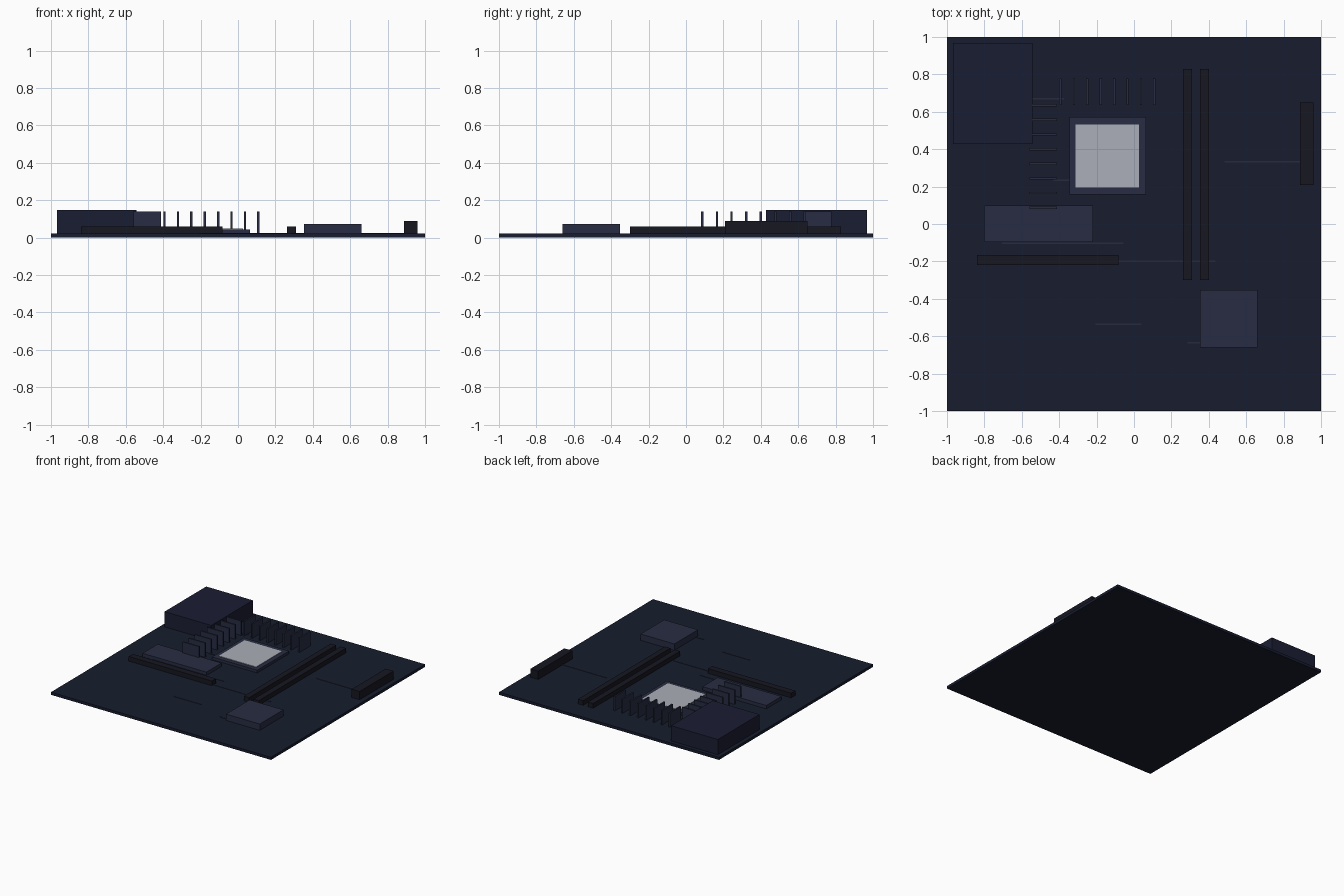
import bpy
import bmesh

if "Cube" in bpy.data.objects:
    bpy.data.objects.remove(bpy.data.objects["Cube"])


def material(name, rgb):
    # 8-bit screen colour to linear
    m = bpy.data.materials.new(name)
    m.diffuse_color = [(c / 255) ** 2.2 for c in rgb] + [1]
    m.use_nodes = True
    m.node_tree.nodes["Principled BSDF"].inputs["Base Color"].default_value = m.diffuse_color
    return m


BOARD = material("board_navy", (29, 34, 50))
SHIELD = material("shield_blue", (32, 35, 54))
SINK = material("heatsink_slate", (44, 48, 68))
BLACK = material("slot_black", (28, 29, 38))
METAL = material("lid_silver", (170, 173, 183))
TRACE = material("trace_grey", (42, 47, 64))
TOP = 0.022


def box(name, x, y, z, mat):
    """Box from (min, max) ranges on each axis."""
    bm = bmesh.new()
    bmesh.ops.create_cube(bm, size=1)
    for v in bm.verts:
        v.co = [r[0] if c < 0 else r[1] for c, r in zip(v.co, (x, y, z))]
    me = bpy.data.meshes.new(name)
    bm.to_mesh(me)
    bm.free()
    me.materials.append(mat)
    ob = bpy.data.objects.new(name, me)
    bpy.context.collection.objects.link(ob)
    return ob


# board
box("circuit_board", (-1, 1), (-1, 1), (0, TOP), BOARD)

# rear port cover
box("port_cover", (-0.967, -0.543), (0.428, 0.968), (TOP, 0.147), SHIELD)

# processor socket and lid
box("processor_socket", (-0.346, 0.064), (0.158, 0.572), (TOP, 0.044), SINK)
box("processor_lid", (-0.312, 0.028), (0.195, 0.532), (0.04, 0.048), METAL)

# power stage cooling fins, beside and behind the socket
for i in range(8):
    y = 0.087 + i * 0.0783
    box(f"side_fin_{i + 1}", (-0.56, -0.412), (y - 0.006, y + 0.006), (TOP, 0.14), SINK)
    x = -0.393 + i * 0.0717
    box(f"rear_fin_{i + 1}", (x - 0.006, x + 0.006), (0.635, 0.778), (TOP, 0.14), SINK)

# memory slots
for i, x in enumerate((0.287, 0.377)):
    box(f"memory_slot_{i + 1}", (x - 0.024, x + 0.024), (-0.3, 0.83), (TOP, 0.06), BLACK)

# storage heatsink, expansion slot, chipset heatsink, power connector
box("storage_heatsink", (-0.8, -0.22), (-0.097, 0.1), (TOP, 0.05), SINK)
box("expansion_slot", (-0.84, -0.084), (-0.22, -0.165), (TOP, 0.06), BLACK)
box("chipset_heatsink", (0.353, 0.66), (-0.66, -0.353), (TOP, 0.074), SINK)
box("power_connector", (0.888, 0.96), (0.208, 0.65), (TOP, 0.09), BLACK)

# raised traces
for i, (x0, x1, y) in enumerate((
        (0.485, 0.9, 0.333), (-0.705, -0.055, -0.104), (-0.1, 0.435, -0.2),
        (-0.205, 0.04, -0.535), (0.285, 0.4, -0.635),
        (-0.57, -0.375, 0.67), (-0.43, -0.33, 0.235))):
    box(f"trace_{i + 1}", (x0, x1), (y - 0.004, y + 0.004), (TOP - 0.002, TOP + 0.004), TRACE)
